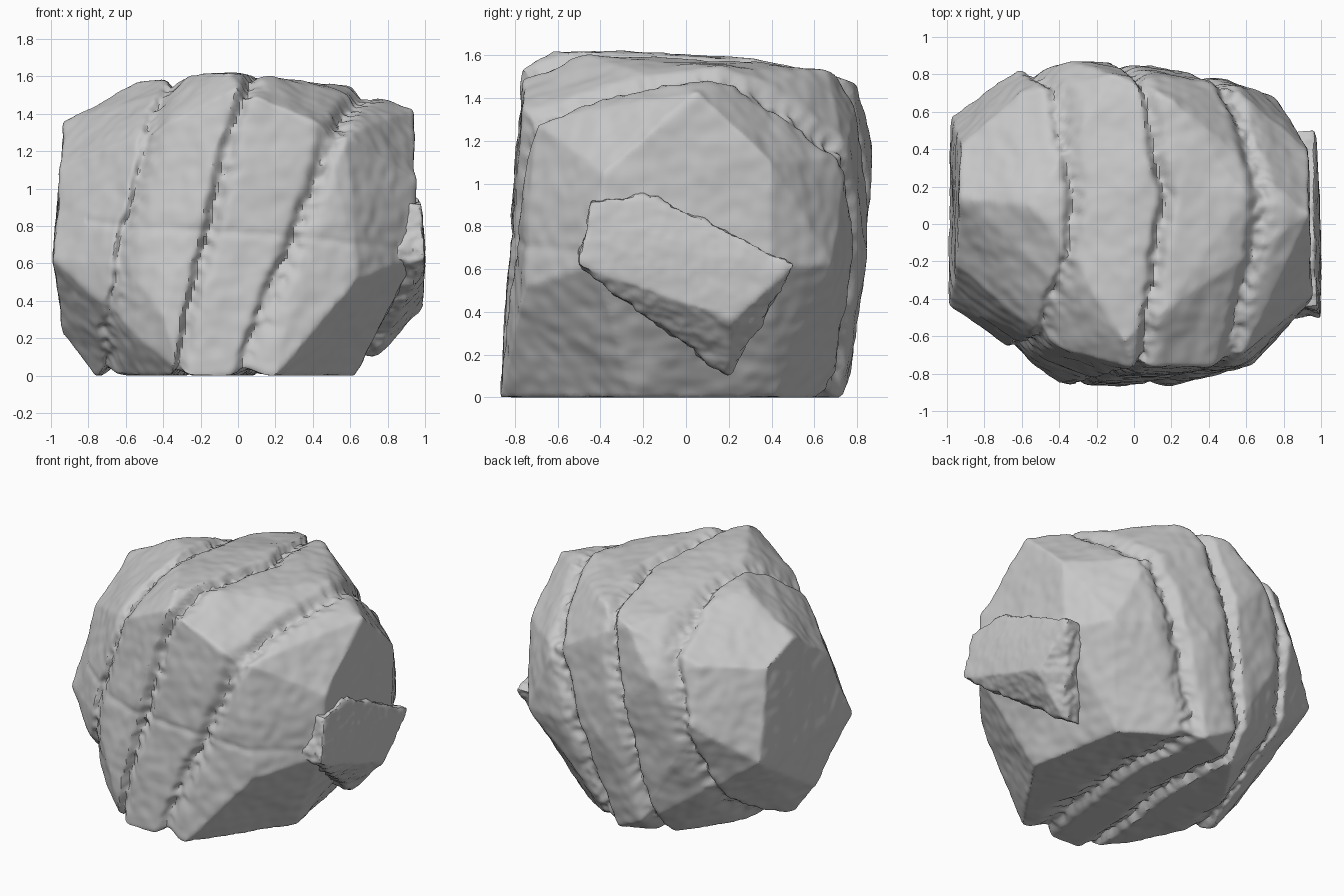
import bpy, bmesh, math
from mathutils import Vector, noise

old = bpy.data.objects.get("Cube")
if old:
    bpy.data.objects.remove(old, do_unlink=True)

stone = bpy.data.materials.new("grey stone")
stone.use_nodes = True
GREY = (0.58, 0.58, 0.58, 1)
stone.diffuse_color = GREY
stone.node_tree.nodes["Principled BSDF"].inputs["Base Color"].default_value = GREY

# Bedding seams: x = offset + lean * z, bowed back from the crest; width and depth
SEAMS = [(-0.67, 0.22, 0.045, 0.045),
         (-0.22, 0.23, 0.035, 0.055),
         (0.15, 0.34, 0.055, 0.055)]
BOW = 0.12


def hull(name, corners, voxel):
    """Faceted chunk from its corners, remeshed finely enough to sculpt."""
    bm = bmesh.new()
    for c in corners:
        bm.verts.new(c)
    bmesh.ops.convex_hull(bm, input=bm.verts)
    loose = [v for v in bm.verts if not v.link_faces]
    bmesh.ops.delete(bm, geom=loose, context='VERTS')
    bmesh.ops.recalc_face_normals(bm, faces=bm.faces)
    mesh = bpy.data.meshes.new(name)
    bm.to_mesh(mesh)
    bm.free()
    ob = bpy.data.objects.new(name, mesh)
    bpy.context.collection.objects.link(ob)
    bpy.ops.object.select_all(action='DESELECT')
    ob.select_set(True)
    bpy.context.view_layer.objects.active = ob
    rm = ob.modifiers.new("remesh", 'REMESH')
    rm.mode = 'VOXEL'
    rm.voxel_size = voxel
    sm = ob.modifiers.new("soften", 'SMOOTH')
    sm.iterations = 2
    for m in ("remesh", "soften"):
        bpy.ops.object.modifier_apply(modifier=m)
    ob.data.materials.append(stone)
    return ob


def weather(ob, shape):
    """Move each vertex by the offset that shape gives."""
    moved = [v.co + shape(v.co.copy(), v.normal.copy()) for v in ob.data.vertices]
    for v, co in zip(ob.data.vertices, moved):
        v.co = (co.x, co.y, max(co.z, 0))
    ob.data.update()
    bpy.ops.object.shade_smooth_by_angle(angle=math.radians(35))


def body_shape(p, n):
    bumps = 0.012 * noise.noise(p * 4) + 0.006 * noise.noise(p * 13)
    inward = Vector((0, -p.y, 0.75 - p.z)).normalized()
    wobble = 0.035 * noise.noise(p * 3.5) + 0.012 * noise.noise(p * 14)
    cut = 0
    for offset, lean, width, depth in SEAMS:
        d = p.x - (offset + lean * p.z - BOW * abs(p.y - 0.15)) + wobble
        # steep on one side of the seam, sloping on the other
        w = width * (1.5 if d > 0 else 0.7)
        ribs = 1 + 0.5 * noise.noise(p * 18)
        cut += depth * ribs * math.exp(-(d / w) ** 2)
    # Fine cross crack on the front
    if p.y < -0.5:
        d = p.z - 0.76 + 0.08 * p.x + wobble * 0.6
        cut += 0.008 * math.exp(-(d / 0.025) ** 2)
    return n * bumps + inward * cut


def plug_shape(p, n):
    # smooth outer face, ragged edges and sides
    rough = 1 - 0.75 * abs(n.x)
    return n * rough * (0.02 * noise.noise(p * 9) + 0.014 * noise.noise(p * 24))


# Main boulder
crest = [(-.55, .1, 1.56), (-.38, -.08, 1.59), (-.05, -.62, 1.62), (.18, -.45, 1.6),
         (.05, .2, 1.6), (.6, .15, 1.54), (.94, .05, 1.43), (-.93, .14, 1.36),
         (.2, .66, 1.53), (-.1, .8, 1.47)]
front = [(0, -.77, 1.54), (.46, -.76, 1.33), (.58, -.71, 1.29), (-.4, -.67, 1.34),
         (-.4, -.85, .33), (-.3, -.87, 0), (.2, -.87, 0), (.64, -.75, .52), (-.62, -.7, .6)]
left = [(-.95, -.22, 1.12), (-.99, -.43, .62), (-.93, -.1, .22), (-.98, .58, .65),
        (-.93, .42, 1.25), (-.77, -.12, 0), (-.55, .25, 0), (-.7, .65, .5), (-.93, .3, .5)]
back = [(-.6, .7, 1.28), (-.62, .82, .9), (-.35, .87, 1.18), (.1, .85, .68), (.5, .77, .66),
        (-.18, .77, .1), (.03, .73, 0), (-.33, .58, 0), (.75, .68, .62), (.5, .76, 1.13)]
right = [(.95, -.38, 1.05), (.94, -.42, .62), (.92, .4, .62), (.93, .4, 1.1),
         (.62, -.25, 0), (.5, .42, 0), (.8, 0, .34)]
boulder = hull("boulder", crest + front + left + back + right, 0.016)
weather(boulder, body_shape)

# Broken block standing out of the right-hand end face
rim = [(1.0, -.51, .62), (.98, -.44, .92), (.97, -.2, .95), (.96, .1, .83),
       (.97, .51, .62), (.75, .2, .1), (.99, .22, .36), (1.0, -.1, .7)]
root = [(.6, y * .95, z) for x, y, z in rim]
block = hull("side_block", rim + root, 0.016)
weather(block, plug_shape)
